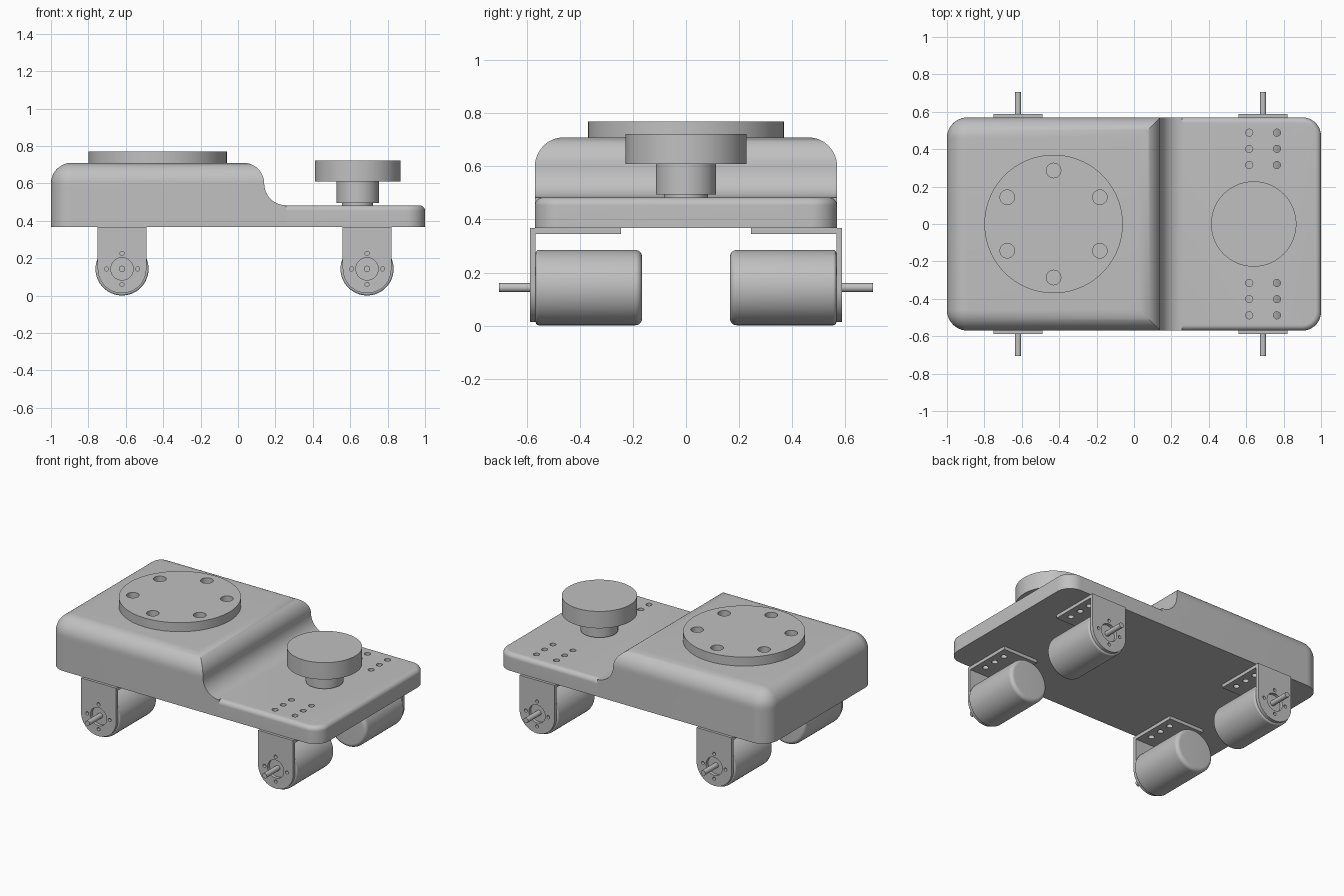
import bpy, bmesh
from math import sin, cos, pi, radians
from mathutils import Vector

cube = bpy.data.objects.get("Cube")
if cube:
    bpy.data.objects.remove(cube, do_unlink=True)

grey = bpy.data.materials.new("plain grey")
grey.use_nodes = True
colour = (0.53, 0.53, 0.53, 1)
grey.diffuse_color = colour
grey.node_tree.nodes["Principled BSDF"].inputs["Base Color"].default_value = colour


def add_loft(bm, rings):
    """Skin a list of equal closed rings and cap both ends."""
    loops = [[bm.verts.new(p) for p in ring] for ring in rings]
    n = len(loops[0])
    for a, b in zip(loops, loops[1:]):
        for i in range(n):
            j = (i + 1) % n
            bm.faces.new((a[i], a[j], b[j], b[i]))
    bm.faces.new(loops[0])
    bm.faces.new(loops[-1])


def finish(name, bm):
    bmesh.ops.remove_doubles(bm, verts=bm.verts, dist=1e-5)
    bmesh.ops.recalc_face_normals(bm, faces=bm.faces)
    mesh = bpy.data.meshes.new(name)
    bm.to_mesh(mesh)
    bm.free()
    mesh.materials.append(grey)
    obj = bpy.data.objects.new(name, mesh)
    bpy.context.collection.objects.link(obj)
    return obj


def loft(name, rings):
    bm = bmesh.new()
    add_loft(bm, rings)
    return finish(name, bm)


def turned_rings(centre, axis, profile, n=64):
    """Circles of (radius, distance along axis) around a y or z axis."""
    rings = []
    for r, d in profile:
        ring = []
        for i in range(n):
            u, v = r * cos(2 * pi * i / n), r * sin(2 * pi * i / n)
            local = (u, v, d) if axis == "z" else (u, d, v)
            ring.append(Vector(centre) + Vector(local))
        rings.append(ring)
    return rings


def turned(name, centre, axis, profile, n=64):
    return loft(name, turned_rings(centre, axis, profile, n))


def drill(target, axis, holes, start, end):
    """Cut round holes given as (centre, radius)."""
    bm = bmesh.new()
    for centre, r in holes:
        add_loft(bm, turned_rings(centre, axis, [(r, start), (r, end)], 32))
    cutter = finish("hole_cutter", bm)
    cutter.hide_render = True
    mod = target.modifiers.new("holes", "BOOLEAN")
    mod.operation, mod.solver, mod.object = "DIFFERENCE", "EXACT", cutter
    bpy.context.view_layer.objects.active = target
    bpy.ops.object.modifier_apply(modifier=mod.name)
    bpy.data.objects.remove(cutter, do_unlink=True)


def slab_ring(x0, x1, half, z, r_left, r_right, n=12):
    """Rectangle outline with separate corner radii at its two ends."""
    ring = []
    corners = ((x1, 1, 1, r_right), (x0, -1, 1, r_left),
               (x0, -1, -1, r_left), (x1, 1, -1, r_right))
    for k, (x, sx, sy, r) in enumerate(corners):
        for i in range(n + 1):
            a = (k + i / n) * pi / 2
            ring.append((x - sx * r + r * cos(a), sy * (half - r) + r * sin(a), z))
    return ring


HALF, BOTTOM, DECK, TOP = 0.57, 0.368, 0.483, 0.71
STEPS = [i / 12 * pi / 2 for i in range(13)]

# Raised body: hollow curve down to the deck, rounded top edges
split, fillet, cove = 0.6, 0.11, 0.117
rings = [slab_ring(-1, 0.14 + cove, HALF, BOTTOM, fillet, 0)]
for a in STEPS:
    rings.append(slab_ring(-1, 0.14 + cove * (1 - sin(a)), HALF,
                           split - cove * cos(a), fillet, 0))
for a in STEPS[1:]:
    inset = fillet * (1 - cos(a))
    rings.append(slab_ring(-1 + inset, 0.14 - inset, HALF - inset,
                           split + fillet * sin(a), fillet - inset, 0))
body = loft("raised_body", rings)

# Low deck with a small edge rounding
edge, corner = 0.03, 0.1
rings = [slab_ring(0.25, 1, HALF, BOTTOM, 0, corner)]
for a in STEPS:
    inset = edge * (1 - cos(a))
    rings.append(slab_ring(0.25, 1 - inset, HALF - inset,
                           DECK - edge + edge * sin(a), 0, corner - inset))
deck = loft("low_deck", rings)

# Mounting holes, shared by the body, deck and brackets
AXLES = (-0.62, 0.69)


def mount_holes(x, sides=(-1, 1)):
    return [((x + dx, s * y, 0), 0.019) for dx in (-0.074, 0.074)
            for y in (0.315, 0.402, 0.488) for s in sides]


drill(body, "z", mount_holes(AXLES[0]), BOTTOM - 0.1, BOTTOM + 0.08)
drill(deck, "z", mount_holes(AXLES[1]), BOTTOM - 0.1, DECK + 0.1)

# Round plate with six holes
plate = turned("round_plate", (-0.43, 0, 0), "z", [(0.37, TOP - 0.01), (0.37, 0.77)], 96)
ring_holes = [((-0.43 + 0.286 * cos(a), 0.286 * sin(a), 0), 0.039)
              for a in [radians(30 + 60 * k) for k in range(6)]]
drill(plate, "z", ring_holes, TOP, 0.9)

# Stepped knob on the deck
turned("knob", (0.64, 0, 0), "z",
       [(0.083, DECK - 0.01), (0.083, 0.495), (0.114, 0.495), (0.114, 0.61),
        (0.228, 0.61), (0.228, 0.723)], 96)

# Four motors, each with a shaft and an angle bracket
AXIS_Z, MOTOR_R, ARM = 0.143, 0.142, 0.13
for x in AXLES:
    for s in (-1, 1):
        tag = ("right" if x < 0 else "left") + ("_front" if s < 0 else "_back")
        centre = (x, 0, AXIS_Z)
        back, front = 0.025, 0.012
        profile = [(MOTOR_R - back * (1 - sin(a)), s * (0.166 + back * (1 - cos(a))))
                   for a in STEPS]
        profile += [(MOTOR_R - front * (1 - cos(a)), s * (0.567 - front * (1 - sin(a))))
                    for a in STEPS]
        turned(tag + "_motor", centre, "y", profile)
        turned(tag + "_shaft", centre, "y", [(0.017, s * 0.55), (0.017, s * 0.705)], 32)

        outline = [(x + ARM, BOTTOM), (x - ARM, BOTTOM)]
        outline += [(x - ARM * cos(i * pi / 24), AXIS_Z - ARM * sin(i * pi / 24))
                    for i in range(25)]
        face = loft(tag + "_bracket_face",
                    [[(u, s * y, v) for u, v in outline] for y in (0.567, 0.588)])
        holes = [(centre, 0.06)]
        holes += [((x + 0.083 * cos(a), 0, AXIS_Z + 0.083 * sin(a)), 0.011)
                  for a in [k * pi / 2 for k in range(4)]]
        drill(face, "y", holes, s * 0.5, s * 0.65)

        flange = loft(tag + "_bracket_flange",
                      [[(x + dx, s * y, z) for dx, y in
                        ((-ARM, 0.245), (ARM, 0.245), (ARM, 0.567), (-ARM, 0.567))]
                       for z in (BOTTOM - 0.022, BOTTOM)])
        drill(flange, "z", mount_holes(x, (s,)), 0.2, 0.5)

# Smooth the round faces and keep the edges crisp
bpy.ops.object.select_all(action="DESELECT")
for obj in bpy.context.collection.objects:
    if obj.type == "MESH":
        obj.select_set(True)
        bpy.context.view_layer.objects.active = obj
bpy.ops.object.shade_smooth_by_angle(angle=radians(30))
